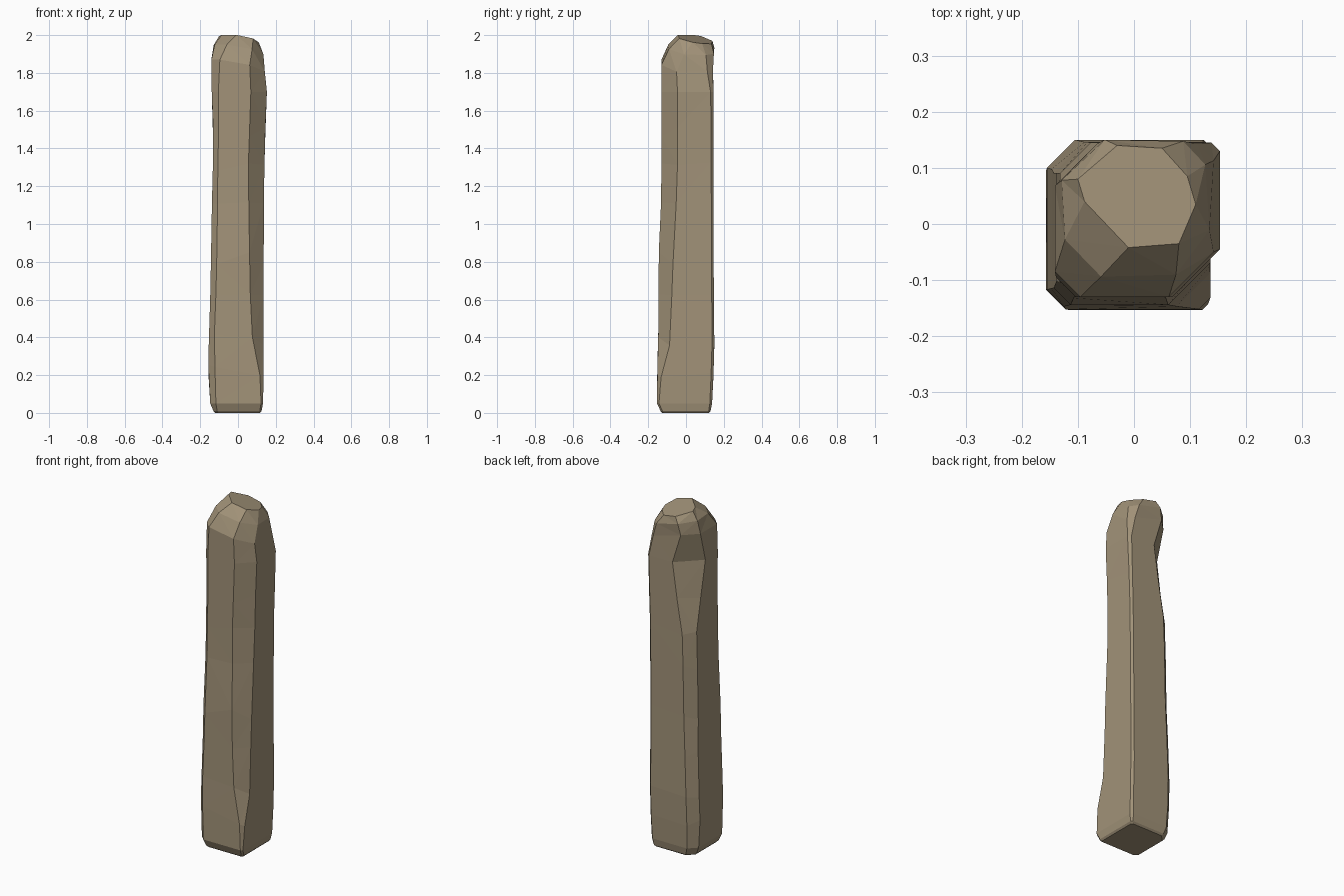
import bpy, bmesh, random
from mathutils import Vector

random.seed(4)
if "Cube" in bpy.data.objects:
    bpy.data.objects.remove(bpy.data.objects["Cube"])

# weathered wood colour
wood = bpy.data.materials.new("weathered_wood")
wood.use_nodes = True
wood.diffuse_color = (0.36, 0.29, 0.19, 1)
wood.node_tree.nodes["Principled BSDF"].inputs["Base Color"].default_value = wood.diffuse_color

# heights: z, left, right, front, back, then corner cuts
# (front right, back right, back left, front left)
SECTIONS = [
    (0.01, -.13, .125, -.135, .13, .01, .01, .04, .02),
    (0.05, -.147, .132, -.153, .138, .01, .012, .045, .03),
    (0.22, -.157, .136, -.152, .145, .02, .012, .05, .035),
    (0.38, -.155, .136, -.147, .15, .06, .012, .05, .03),
    (0.60, -.147, .135, -.145, .148, .07, .012, .05, .03),
    (0.82, -.143, .136, -.144, .146, .075, .012, .055, .03),
    (1.08, -.138, .137, -.132, .146, .08, .012, .055, .03),
    (1.32, -.132, .14, -.13, .145, .085, .012, .055, .025),
    (1.50, -.133, .145, -.13, .145, .085, .012, .09, .03),
    (1.70, -.139, .153, -.13, .145, .085, .015, .125, .035),
]
SHOULDER = (1.87, -.141, .142, -.13, .143, .08, .03, .075, .045)
# outline of the sloping top cut
TOP = [(.08, -.035), (.11, .035), (.095, .085), (.05, .135),
       (-.03, .14), (-.10, .08), (-.088, .04), (-.01, -.042)]


def ring(z, l, r, f, b, fr, br, bl, fl):
    """Rectangle with four separately cut corners."""
    pts = [(r - fr, f), (r, f + fr), (r, b - br), (r - br, b),
           (l + bl, b), (l, b - bl), (l, f + fl), (l + fl, f)]
    return [Vector((x, y, z)) for x, y in pts]


rings = [ring(*s) for s in SECTIONS]

# uneven hewn surface along the shaft
for pts in rings[2:-1]:
    for p in pts:
        p.z += random.uniform(-.04, .04)

# rounded shoulder rising to the slanted cut
shoulder = ring(*SHOULDER)
for p in shoulder:
    p.z -= max(0, p.x) * .45
top = [Vector((x, y, 1.991 - .2 * x - .2 * y)) for x, y in TOP]
middle = [a.lerp(b, .5) + Vector((a.x * .06, a.y * .06, .014))
          for a, b in zip(shoulder, top)]
rings += [shoulder, middle, top]

# skin the rings into one post
bm = bmesh.new()
loops = [[bm.verts.new(p) for p in pts] for pts in rings]
n = len(TOP)
for low, high in zip(loops, loops[1:]):
    for i in range(n):
        j = (i + 1) % n
        bm.faces.new((low[i], low[j], high[j], high[i]))
bm.faces.new(loops[-1])
base = [bm.verts.new((v.co.x * .93, v.co.y * .93, 0)) for v in loops[0]]
for i in range(n):
    j = (i + 1) % n
    bm.faces.new((base[i], base[j], loops[0][j], loops[0][i]))
bm.faces.new(base[::-1])

# split bent quads into crisp facets
bmesh.ops.triangulate(bm, faces=[f for f in bm.faces if len(f.verts) == 4])
bmesh.ops.recalc_face_normals(bm, faces=bm.faces)
mesh = bpy.data.meshes.new("wooden_post")
bm.to_mesh(mesh)
bm.free()
mesh.materials.append(wood)
post = bpy.data.objects.new("wooden_post", mesh)
bpy.context.collection.objects.link(post)
